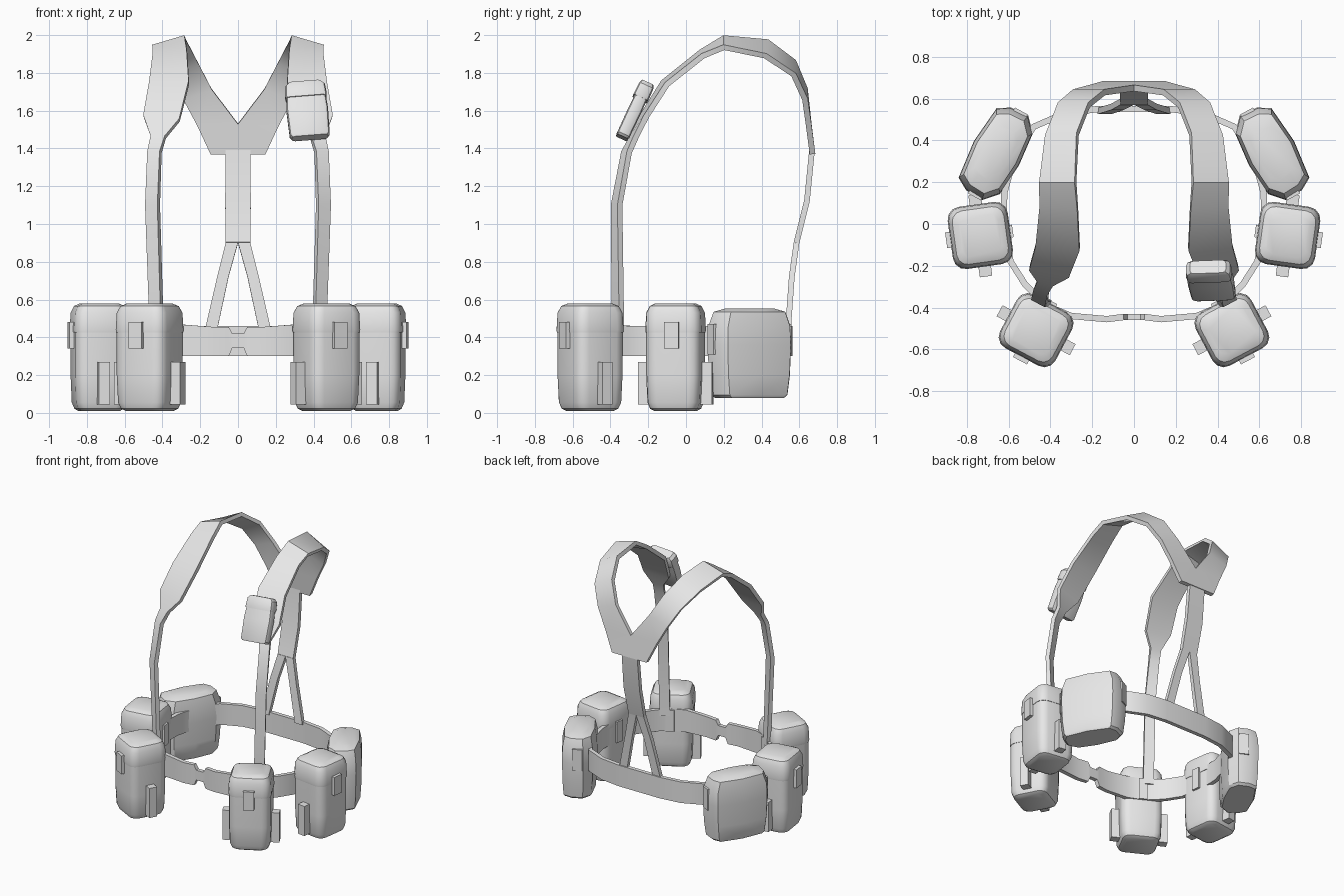
import bpy, bmesh, math
from mathutils import Matrix, Vector

if "Cube" in bpy.data.objects:
    bpy.data.objects.remove(bpy.data.objects["Cube"])

mat = bpy.data.materials.new("webbing_grey")
mat.diffuse_color = (0.8, 0.8, 0.8, 1)
mat.use_nodes = True
mat.node_tree.nodes["Principled BSDF"].inputs["Base Color"].default_value = mat.diffuse_color


def finish(name, bm, mirror=True, thick=0.0):
    me = bpy.data.meshes.new(name)
    bmesh.ops.recalc_face_normals(bm, faces=bm.faces)
    bm.to_mesh(me)
    bm.free()
    ob = bpy.data.objects.new(name, me)
    bpy.context.collection.objects.link(ob)
    me.materials.append(mat)
    bpy.ops.object.select_all(action='DESELECT')
    bpy.context.view_layer.objects.active = ob
    ob.select_set(True)
    if mirror:
        m = ob.modifiers.new("mirror", 'MIRROR')
        m.merge_threshold = 0.0005
        bpy.ops.object.modifier_apply(modifier="mirror")
    if thick:
        s = ob.modifiers.new("solid", 'SOLIDIFY')
        s.thickness, s.offset = thick, 0
        bpy.ops.object.modifier_apply(modifier="solid")
    bpy.ops.object.shade_smooth_by_angle(angle=math.radians(35))
    return ob


def ribbon(name, rows, thick=0.03):
    """Strip of quads between pairs of edge points, mirrored and thickened."""
    bm = bmesh.new()
    vs = [(bm.verts.new(a), bm.verts.new(b)) for a, b in rows]
    for (a, b), (c, d) in zip(vs, vs[1:]):
        bm.faces.new((a, b, d, c))
    return finish(name, bm, True, thick)


def loft(name, section, rings, mtx, mirror=True):
    """Stack scaled copies of a section; rings are (height, scale)."""
    bm = bmesh.new()
    loops = [[bm.verts.new(mtx @ Vector((x * s, y * s, z))) for x, y in section]
             for z, s in rings]
    n = len(section)
    for lo, hi in zip(loops, loops[1:]):
        for i in range(n):
            j = (i + 1) % n
            bm.faces.new((lo[i], lo[j], hi[j], hi[i]))
    bm.faces.new(loops[0][::-1])
    bm.faces.new(loops[-1])
    return finish(name, bm, mirror)


def rounded(hx, hy, r, steps=3):
    pts = []
    for k, (sx, sy) in enumerate(((1, 1), (-1, 1), (-1, -1), (1, -1))):
        for i in range(steps + 1):
            a = math.radians(90 * (k + i / steps))
            pts.append((sx * (hx - r) + r * math.cos(a), sy * (hy - r) + r * math.sin(a)))
    return pts


def block(name, cx, cy, hx, hy, z0, z1, mtx):
    sec = [(cx - hx, cy - hy), (cx + hx, cy - hy), (cx + hx, cy + hy), (cx - hx, cy + hy)]
    return loft(name, sec, ((z0, 1), (z1, 1)), mtx)


def place(x, y, deg):
    return Matrix.Translation((x, y, 0)) @ Matrix.Rotation(math.radians(deg), 4, 'Z')


# waist belt: half outline, with a notched clasp at the front centre
belt = [(0, -.445, .345, .42), (.03, -.445, .345, .42), (.05, -.445, .30, .455),
        (.13, -.455, .30, .455), (.30, -.44, .30, .468), (.42, -.39, .30, .468),
        (.52, -.29, .30, .46), (.59, -.18, .30, .46), (.625, 0, .30, .46),
        (.62, .15, .30, .46), (.57, .33, .30, .46), (.48, .465, .30, .46),
        (.33, .53, .30, .46), (.17, .55, .30, .46), (0, .55, .30, .46)]
ribbon("waist_belt", [((x, y, a), (x, y, b)) for x, y, a, b in belt])

# shoulder straps: inner and outer edge, from the belt over the shoulder to the back yoke
ribbon("shoulder_straps", [
    ((.40, -.38, .42), (.46, -.34, .42)),
    ((.42, -.385, 1.10), (.485, -.35, 1.10)),
    ((.41, -.33, 1.38), (.475, -.30, 1.38)),
    ((.385, -.285, 1.46), (.46, -.265, 1.46)),
    ((.31, -.245, 1.55), (.50, -.21, 1.57)),
    ((.26, -.12, 1.75), (.47, -.10, 1.74)),
    ((.27, .08, 1.91), (.45, .09, 1.89)),
    ((.28, .20, 1.985), (.45, .20, 1.935)),
    ((.27, .43, 1.965), (.42, .42, 1.89)),
    ((.215, .57, 1.86), (.36, .57, 1.79)),
    ((.14, .63, 1.715), (.29, .63, 1.66)),
    ((0, .65, 1.53), (.215, .65, 1.52)),
    ((0, .67, 1.37), (.145, .67, 1.37))])

# single back strap and the two legs it splits into
ribbon("back_strap", [
    ((0, .667, 1.39), (.065, .667, 1.39)),
    ((0, .64, 1.12), (.068, .64, 1.12)),
    ((0, .585, .90), (.065, .585, .90))])
ribbon("back_strap_legs", [
    ((0, .585, .90), (.065, .585, .90)),
    ((.05, .56, .72), (.11, .56, .72)),
    ((.11, .54, .44), (.175, .54, .44))])

# tall pouches: body, lid, clasp, side fins and belt loop
for label, x, y, deg in (("front", .468, -.508, 28), ("side", .735, -.055, 82)):
    m = place(x, y, deg)
    sec = rounded(.15, .145, .06)
    loft(label + "_pouch_body", sec,
         ((.01, .70), (.022, .84), (.055, .93), (.2, .97), (.44, .97)), m)
    loft(label + "_pouch_lid", sec,
         ((.425, .99), (.44, 1.0), (.53, .97), (.565, .86), (.58, .66)), m)
    block(label + "_pouch_clasp", 0, -.15, .038, .015, .34, .48, m)
    block(label + "_pouch_loop", 0, .145, .03, .012, .30, .46, m)
    for s, side in ((-1, "left"), (1, "right")):
        block(label + "_pouch_fin_" + side, s * .168, 0, .03, .03, .045, .27, m)

# wide rear pouches with end tabs
m = place(.66, .34, 118.7)
loft("rear_pouch",
     [(0, -.12), (.19, -.10), (.225, -.04), (.23, .05), (.165, .11),
      (0, .125), (-.165, .11), (-.23, .05), (-.225, -.04), (-.19, -.10)],
     ((.08, .83), (.095, .91), (.2, .97), (.36, 1.0), (.46, .98), (.535, .86), (.553, .58)), m)
for s, side in ((-1, "front"), (1, "back")):
    block("rear_pouch_tab_" + side, s * .222, .01, .012, .035, .31, .47, m)

# small pouch leaning on one shoulder strap
m = (Matrix.Translation((.367, -.272, 1.60)) @ Matrix.Rotation(math.radians(-25), 4, 'X')
     @ Matrix.Rotation(math.radians(-5), 4, 'Y'))
loft("chest_pouch_body", rounded(.108, .036, .02, 2),
     ((-.158, .88), (-.145, .98), (0, 1.02), (.09, .96)), m, False)
loft("chest_pouch_flap", rounded(.108, .042, .022, 2),
     ((.07, 1.0), (.085, 1.02), (.14, .98), (.16, .80)), m, False)
